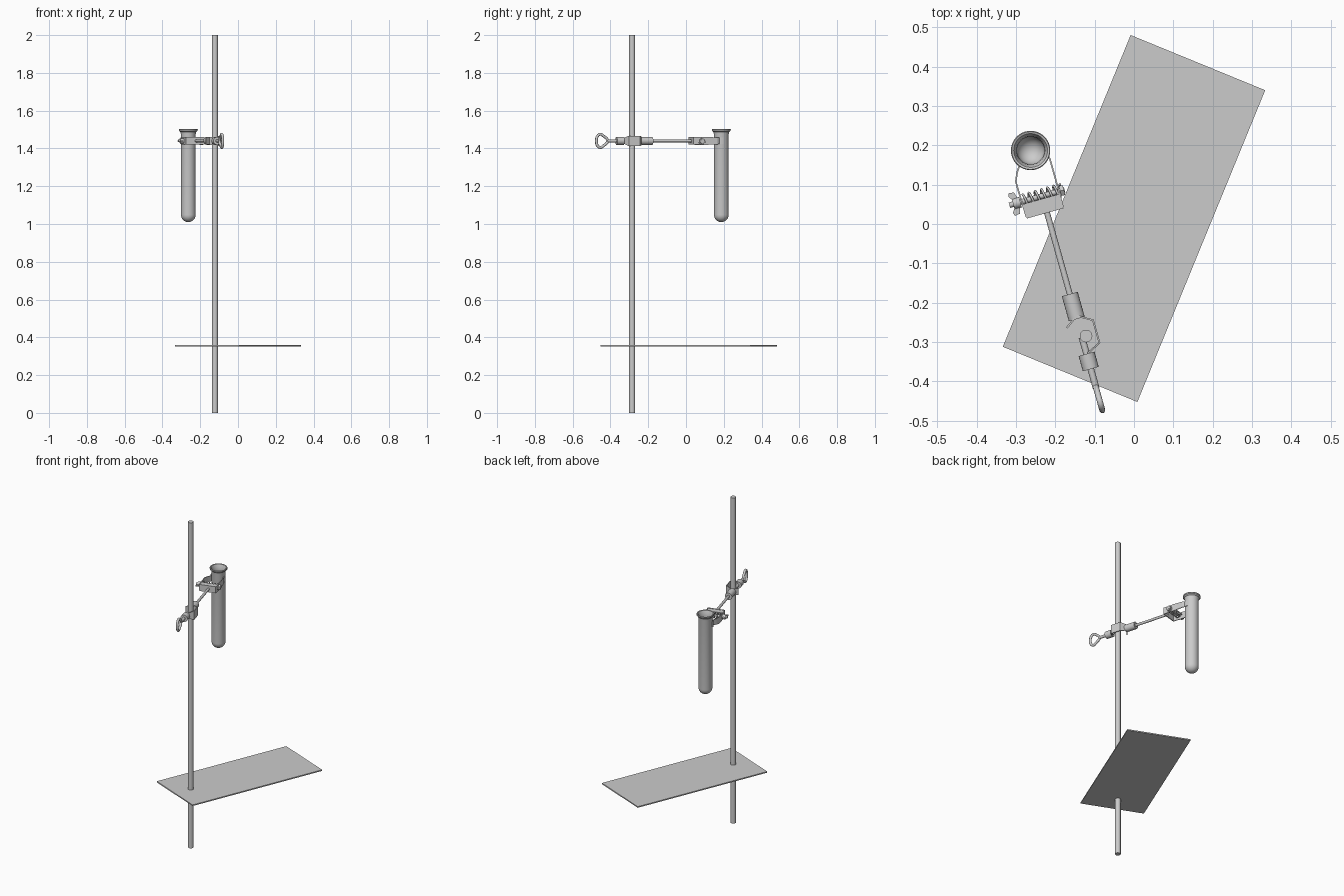
import bpy, bmesh, math
from mathutils import Matrix, Vector

if "Cube" in bpy.data.objects:
    bpy.data.objects.remove(bpy.data.objects["Cube"])

# Clamp frame: x across the arm, y along the arm, origin on the upright rod
ARM = Matrix.Translation((-0.122, -0.285, 1.44)) @ Matrix.Rotation(math.radians(15.65), 4, 'Z')
AX = -0.011  # arm axis offset beside the rod


def finish(name, bm, mat=Matrix(), smooth=True):
    bmesh.ops.recalc_face_normals(bm, faces=bm.faces)
    me = bpy.data.meshes.new(name)
    bm.to_mesh(me)
    bm.free()
    ob = bpy.data.objects.new(name, me)
    ob.matrix_world = mat
    bpy.context.collection.objects.link(ob)
    if smooth:
        bpy.ops.object.select_all(action='DESELECT')
        ob.select_set(True)
        bpy.context.view_layer.objects.active = ob
        bpy.ops.object.shade_smooth_by_angle(angle=math.radians(35))
    return ob


def rod(name, a, b, r, r2=None, n=20, mat=ARM):
    a, b = Vector(a), Vector(b)
    d = b - a
    m = Matrix.Translation((a + b) / 2) @ d.to_track_quat('Z', 'Y').to_matrix().to_4x4()
    bm = bmesh.new()
    bmesh.ops.create_cone(bm, cap_ends=True, segments=n, radius1=r,
                          radius2=r if r2 is None else r2, depth=d.length, matrix=m)
    return finish(name, bm, mat)


def box(name, size, mat):
    bm = bmesh.new()
    bmesh.ops.create_cube(bm, size=1, matrix=Matrix.Diagonal((*size, 1)))
    return finish(name, bm, mat, False)


def sheet(name, pts, t):
    """Bent strip: pts are (x, y, half height) along its path."""
    bm = bmesh.new()
    rows = [[bm.verts.new((x, y, s * h)) for s in (-1, 1)] for x, y, h in pts]
    for p, q in zip(rows, rows[1:]):
        bm.faces.new((p[0], q[0], q[1], p[1]))
    ob = finish(name, bm, ARM, False)
    mod = ob.modifiers.new("thickness", 'SOLIDIFY')
    mod.thickness, mod.offset = t, 0
    return ob


def wire(name, pts, r, cyclic):
    cu = bpy.data.curves.new(name, 'CURVE')
    cu.dimensions, cu.bevel_depth, cu.bevel_resolution = '3D', r, 3
    cu.resolution_u, cu.use_fill_caps = 6, True
    sp = cu.splines.new('BEZIER')
    sp.bezier_points.add(len(pts) - 1)
    for bp, p in zip(sp.bezier_points, pts):
        bp.co = p
        bp.handle_left_type = bp.handle_right_type = 'AUTO'
    sp.use_cyclic_u = cyclic
    ob = bpy.data.objects.new(name, cu)
    ob.matrix_world = ARM
    bpy.context.collection.objects.link(ob)
    return ob


# Base plate and upright rod
box("base_plate", (0.37, 0.857, 0.007),
    Matrix.Translation((0, 0.014, 0.355)) @ Matrix.Rotation(math.radians(-22.3), 4, 'Z'))
rod("upright_rod", (-0.122, -0.285, 0), (-0.122, -0.285, 2), 0.016, mat=Matrix())

# Test tube: outer wall, rolled lip, inner wall
prof = [(0.039 * math.sin(a), 1.049 - 0.039 * math.cos(a)) for a in [i * math.pi / 16 for i in range(9)]]
prof += [(0.039, 1.475), (0.042, 1.487), (0.049, 1.493), (0.050, 1.499), (0.048, 1.503),
         (0.043, 1.501), (0.037, 1.485), (0.035, 1.47)]
prof += [(0.035 * math.cos(a), 1.049 - 0.035 * math.sin(a)) for a in [i * math.pi / 16 for i in range(9)]]
bm = bmesh.new()
vs = [bm.verts.new((r, 0, z)) for r, z in prof]
es = [bm.edges.new(p) for p in zip(vs, vs[1:])]
bmesh.ops.spin(bm, geom=vs + es, cent=(0, 0, 0), axis=(0, 0, 1), angle=math.tau, steps=40)
bmesh.ops.remove_doubles(bm, verts=bm.verts, dist=1e-5)
finish("test_tube", bm, Matrix.Translation((-0.263, 0.187, 0)))

# Arm and boss-head collars
rod("arm", (AX, 0.05, 0), (AX, 0.335, 0), 0.0075)
rod("arm_collar", (AX, 0.048, 0), (AX, 0.114, 0), 0.021)
rod("screw_collar", (AX, -0.084, 0), (AX, -0.044, 0), 0.021)
rod("tightening_screw", (AX, -0.135, 0), (AX, 0.0, 0), 0.0085)
side = [(-0.034, 0), (-0.052, 0.022), (-0.068, 0.034)]

# Teardrop ring handle
loop = [(-0.132, 0.004), (-0.155, 0.026), (-0.172, 0.035), (-0.187, 0.026)]
ring = [(AX, y, z) for y, z in loop] + [(AX, -0.193, 0)] + [(AX, y, -z) for y, z in reversed(loop)]
wire("ring_handle", ring, 0.0075, True)

# Boss head: bent hook plate around the upright
sheet("boss_head", [(-0.042, 0.033, 0.020), (-0.009, 0.056, 0.020), (0.028, 0.034, 0.027),
                    (0.028, -0.026, 0.027), (-0.009, -0.044, 0.014)], 0.005)

# Clamp bracket: back web with top plate
sheet("clamp_back", [(-0.064, 0.331, 0.020), (0.032, 0.331, 0.020)], 0.005)
box("clamp_web", (0.094, 0.036, 0.004), ARM @ Matrix.Translation((-0.016, 0.348, 0.016)))

# Jaws gripping the tube, ending against its wall
cx, cy = -0.0095, 0.488


def arc(a0, a1):
    return [(cx + 0.041 * math.cos(a), cy + 0.041 * math.sin(a), 0.017)
            for a in [math.radians(a0 + (a1 - a0) * i / 4) for i in range(5)]]


sheet("jaw_left", [(-0.064, 0.331, 0.020), (-0.066, 0.40, 0.021), (-0.066, 0.427, 0.020),
                   (-0.056, 0.449, 0.018)] + arc(212, 175), 0.004)
sheet("jaw_right", [(0.032, 0.331, 0.020), (0.033, 0.40, 0.021), (0.033, 0.46, 0.018)]
      + arc(-25, 5), 0.004)

# Adjusting bolt with spring and wing nut
BY = 0.373
rod("clamp_bolt", (-0.098, BY, 0), (0.048, BY, 0), 0.007)
turns, step = 6, 8
coil = [(-0.058 + 0.098 * i / (turns * step), BY + 0.017 * math.cos(math.tau * i / step),
         0.017 * math.sin(math.tau * i / step)) for i in range(turns * step + 1)]
wire("clamp_spring", coil, 0.003, False).data.resolution_u = 2
rod("bolt_head", (0.036, BY, 0), (0.046, BY, 0), 0.015, n=6)
rod("wing_nut_hub", (-0.088, BY, 0), (-0.069, BY, 0), 0.013, 0.014)
for s in (1, -1):
    bm = bmesh.new()
    pts = [(-0.072, 0.008), (-0.078, 0.028), (-0.091, 0.030), (-0.095, 0.022), (-0.084, 0.006)]
    f = bm.faces.new([bm.verts.new((x, BY + s * y, -0.0025)) for x, y in pts])
    ext = bmesh.ops.extrude_face_region(bm, geom=[f], use_keep_orig=True)
    bmesh.ops.translate(bm, vec=(0, 0, 0.005),
                        verts=[g for g in ext['geom'] if isinstance(g, bmesh.types.BMVert)])
    finish("wing_nut_wing", bm, ARM, False)
